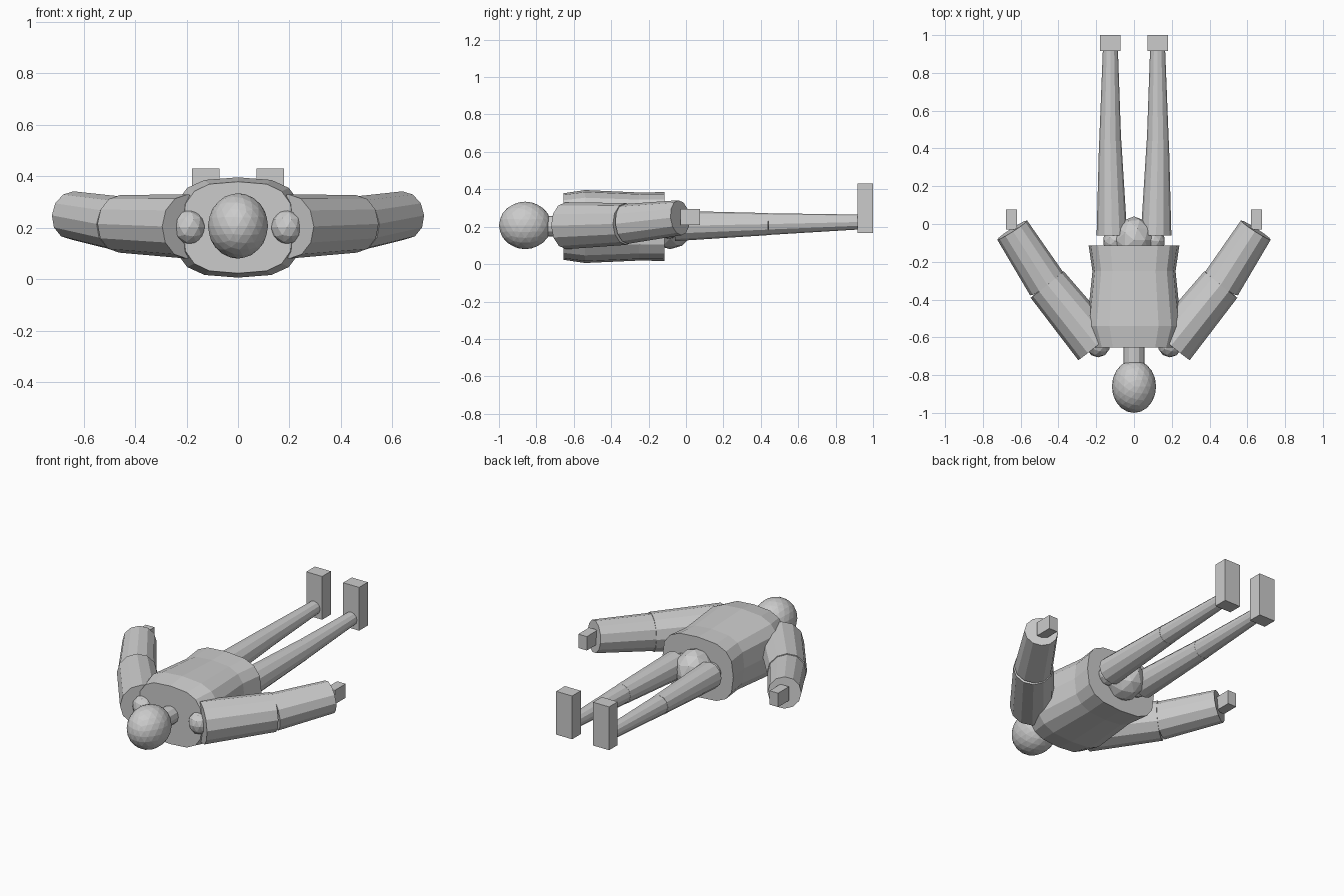
import bpy, bmesh, math
from mathutils import Vector, Matrix

cube = bpy.data.objects.get("Cube")
if cube:
    bpy.data.objects.remove(cube, do_unlink=True)

grey = bpy.data.materials.new("plain grey")
grey.use_nodes = True
grey.diffuse_color = (0.6, 0.6, 0.6, 1)
grey.node_tree.nodes["Principled BSDF"].inputs["Base Color"].default_value = grey.diffuse_color


def finish(name, bm):
    bmesh.ops.recalc_face_normals(bm, faces=bm.faces)
    mesh = bpy.data.meshes.new(name)
    bm.to_mesh(mesh)
    bm.free()
    mesh.materials.append(grey)
    obj = bpy.data.objects.new(name, mesh)
    bpy.context.collection.objects.link(obj)
    return obj


def tube(name, a, b, r1, r2, sides=12):
    """Tapered cylinder from point a to point b."""
    a, b = Vector(a), Vector(b)
    axis = b - a
    place = Matrix.Translation((a + b) / 2) @ axis.to_track_quat('Z', 'Y').to_matrix().to_4x4()
    bm = bmesh.new()
    bmesh.ops.create_cone(bm, cap_ends=True, segments=sides, radius1=r1, radius2=r2,
                          depth=axis.length, matrix=place)
    return finish(name, bm)


def ball(name, centre, radii, detail=2):
    bm = bmesh.new()
    bmesh.ops.create_icosphere(bm, subdivisions=detail, radius=1,
                               matrix=Matrix.Translation(centre) @ Matrix.Diagonal((*radii, 1)))
    return finish(name, bm)


def box(name, centre, size):
    bm = bmesh.new()
    bmesh.ops.create_cube(bm, size=1,
                          matrix=Matrix.Translation(centre) @ Matrix.Diagonal((*size, 1)))
    return finish(name, bm)


def loft(name, sections, z, sides=16, power=0.68):
    """Rounded-box rings (y, half width, half height) joined along y."""
    bm = bmesh.new()
    soft = lambda v: math.copysign(abs(v) ** power, v) if abs(v) > 1e-6 else 0
    rings = []
    for y, w, h in sections:
        angles = [math.tau * i / sides for i in range(sides)]
        rings.append([bm.verts.new((w * soft(math.sin(t)), y, z + h * soft(math.cos(t))))
                      for t in angles])
    for r, s in zip(rings, rings[1:]):
        for i in range(sides):
            j = (i + 1) % sides
            bm.faces.new((r[i], r[j], s[j], s[i]))
    bm.faces.new(rings[0])
    bm.faces.new(rings[-1])
    return finish(name, bm)


# Head, neck, torso and pelvis
ball("head", (0, -0.86, 0.207), (0.117, 0.14, 0.127), 3)
tube("neck", (0, -0.77, 0.203), (0, -0.62, 0.203), 0.055, 0.055)
loft("torso", [(-0.655, 0.215, 0.178), (-0.54, 0.25, 0.195),
               (-0.25, 0.22, 0.182), (-0.115, 0.24, 0.184)], 0.201)
ball("pelvis", (0, -0.085, 0.2), (0.11, 0.125, 0.12))

# Limbs, one set per side
for side, s in (("left", 1), ("right", -1)):
    shoulder = (s * 0.198, -0.642, 0.205)
    elbow = (s * 0.46, -0.32, 0.215)
    wrist = (s * 0.645, -0.032, 0.248)
    ball(side + "_shoulder", (s * 0.19, -0.643, 0.202), (0.063, 0.063, 0.068))
    tube(side + "_upper_arm", shoulder, elbow, 0.125, 0.112)
    tube(side + "_forearm", elbow, wrist, 0.107, 0.094)
    box(side + "_hand", (s * 0.648, 0.023, 0.252), (0.058, 0.105, 0.085))

    hip = (s * 0.117, -0.06, 0.204)
    knee = (s * 0.126, 0.44, 0.214)
    ankle = (s * 0.125, 0.92, 0.225)
    ball(side + "_hip", (s * 0.1, -0.09, 0.2), (0.065, 0.065, 0.065))
    tube(side + "_thigh", hip, knee, 0.081, 0.059)
    tube(side + "_shin", knee, ankle, 0.058, 0.04)
    box(side + "_foot", (s * 0.125, 0.958, 0.298), (0.108, 0.084, 0.265))
